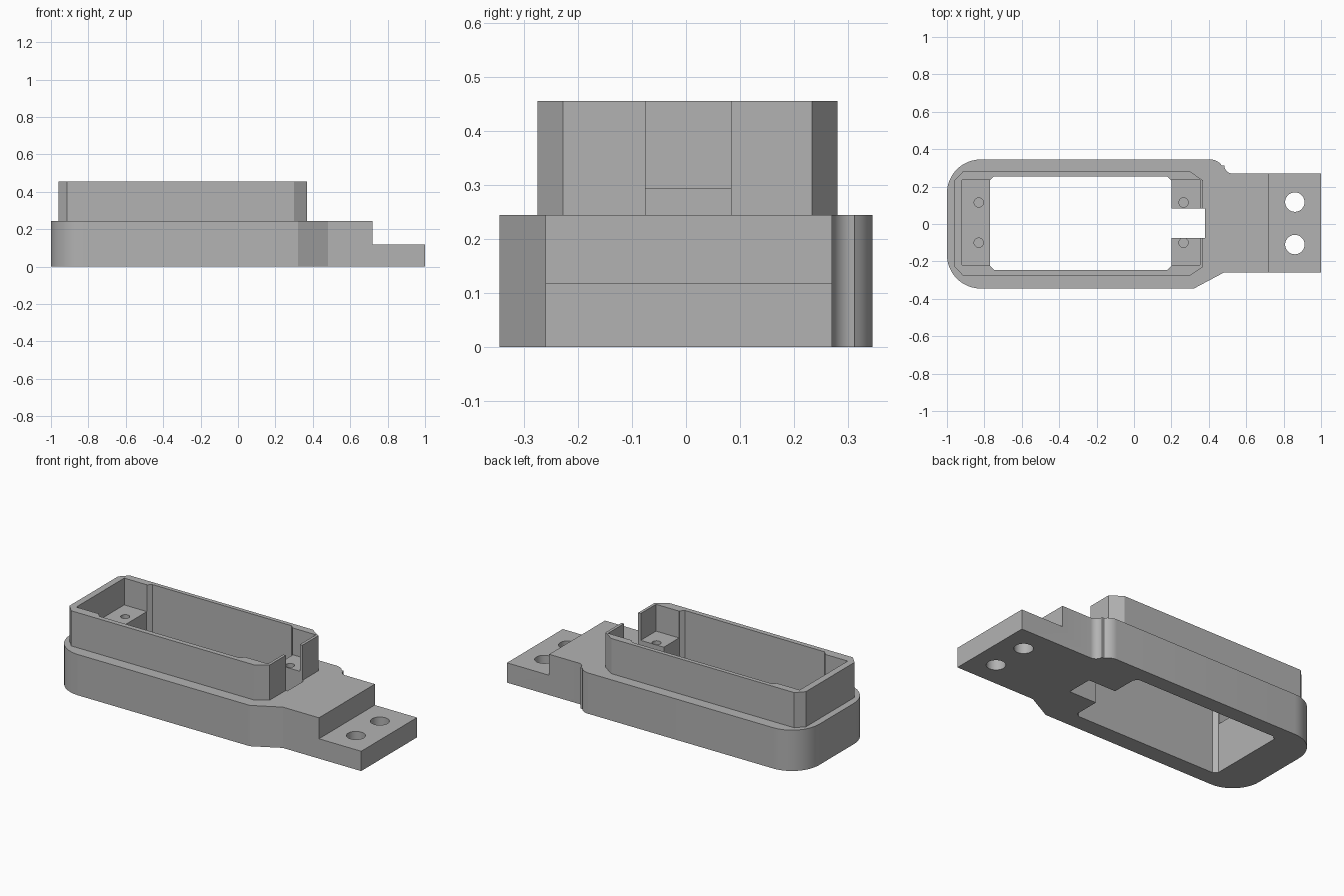
import bpy
import bmesh
from math import cos, sin, radians

cube = bpy.data.objects.get("Cube")
if cube:
    bpy.data.objects.remove(cube, do_unlink=True)

grey = bpy.data.materials.new("plain grey")
grey.use_nodes = True
grey.diffuse_color = (0.45, 0.45, 0.45, 1)
grey.node_tree.nodes["Principled BSDF"].inputs["Base Color"].default_value = grey.diffuse_color


def arc(cx, cy, r, start, end, steps=12):
    """Points along an arc, angles in degrees."""
    angles = [radians(start + (end - start) * i / steps) for i in range(steps + 1)]
    return [(cx + r * cos(a), cy + r * sin(a)) for a in angles]


def rect(x0, x1, y0, y1):
    return [(x0, y0), (x1, y0), (x1, y1), (x0, y1)]


def chamfered(x0, x1, y0, y1, left, right, dy):
    """Rectangle with cut corners; cut lengths differ left and right."""
    return [(x0 + left, y0), (x1 - right, y0), (x1, y0 + dy), (x1, y1 - dy),
            (x1 - right, y1), (x0 + left, y1), (x0, y1 - dy), (x0, y0 + dy)]


def prism(name, outline, z0, z1):
    """Extrude a plan outline from z0 to z1."""
    bm = bmesh.new()
    face = bm.faces.new([bm.verts.new((x, y, z0)) for x, y in outline])
    top = bmesh.ops.extrude_face_region(bm, geom=[face])["geom"]
    verts = [v for v in top if isinstance(v, bmesh.types.BMVert)]
    bmesh.ops.translate(bm, verts=verts, vec=(0, 0, z1 - z0))
    bmesh.ops.recalc_face_normals(bm, faces=bm.faces)
    mesh = bpy.data.meshes.new(name)
    bm.to_mesh(mesh)
    bm.free()
    mesh.materials.append(grey)
    obj = bpy.data.objects.new(name, mesh)
    bpy.context.collection.objects.link(obj)
    return obj


def combine(target, tool, operation):
    """Apply a boolean and discard the tool body."""
    tool.hide_render = True
    mod = target.modifiers.new(operation, 'BOOLEAN')
    mod.operation, mod.solver, mod.object = operation, 'EXACT', tool
    bpy.context.view_layer.objects.active = target
    bpy.ops.object.modifier_apply(modifier=mod.name)
    bpy.data.objects.remove(tool, do_unlink=True)


BASE_TOP, RIM_TOP, SHELF, TAB_TOP = 0.245, 0.456, 0.295, 0.119
BELOW, ABOVE = -0.1, 0.6

# Base plate: rounded left end, asymmetric shoulders, straight neck
outline = (arc(-0.82, -0.165, 0.18, 180, 270)
           + [(0.32, -0.345), (0.48, -0.26), (1, -0.26), (1, 0.27)]
           + arc(0.525, 0.312, 0.042, 270, 180, 8)
           + arc(0.408, 0.27, 0.075, 35, 90, 8)
           + arc(-0.82, 0.165, 0.18, 90, 180))
housing = prism("housing", outline, 0, BASE_TOP)

# Raised rim with cut corners
rim = chamfered(-0.96, 0.37, -0.275, 0.28, 0.045, 0.07, 0.047)
combine(housing, prism("rim", rim, 0.1, RIM_TOP), 'UNION')

# Pocket above the shelves, through opening, cable slot and tab step
cuts = [
    ("pocket", rect(-0.92, 0.353, -0.22, 0.235), SHELF, ABOVE),
    ("opening", chamfered(-0.77, 0.2, -0.245, 0.255, 0.022, 0.022, 0.022), BELOW, ABOVE),
    ("slot", rect(0.15, 0.38, -0.075, 0.083), BELOW, ABOVE),
    ("step", rect(0.72, 1.1, -0.5, 0.5), TAB_TOP, ABOVE),
]
# Blind screw holes in the shelves, through holes in the tab
for x in (-0.83, 0.265):
    for y in (-0.1, 0.115):
        cuts.append(("screw_hole", arc(x, y, 0.025, 0, 345, 23), 0.12, ABOVE))
for y in (-0.11, 0.117):
    cuts.append(("tab_hole", arc(0.86, y, 0.052, 0, 350, 35), BELOW, ABOVE))
for cut in cuts:
    combine(housing, prism(*cut), 'DIFFERENCE')

# Smooth the round corners, keep the edges sharp
bpy.ops.object.select_all(action='DESELECT')
housing.select_set(True)
bpy.context.view_layer.objects.active = housing
bpy.ops.object.shade_smooth_by_angle(angle=radians(25))
